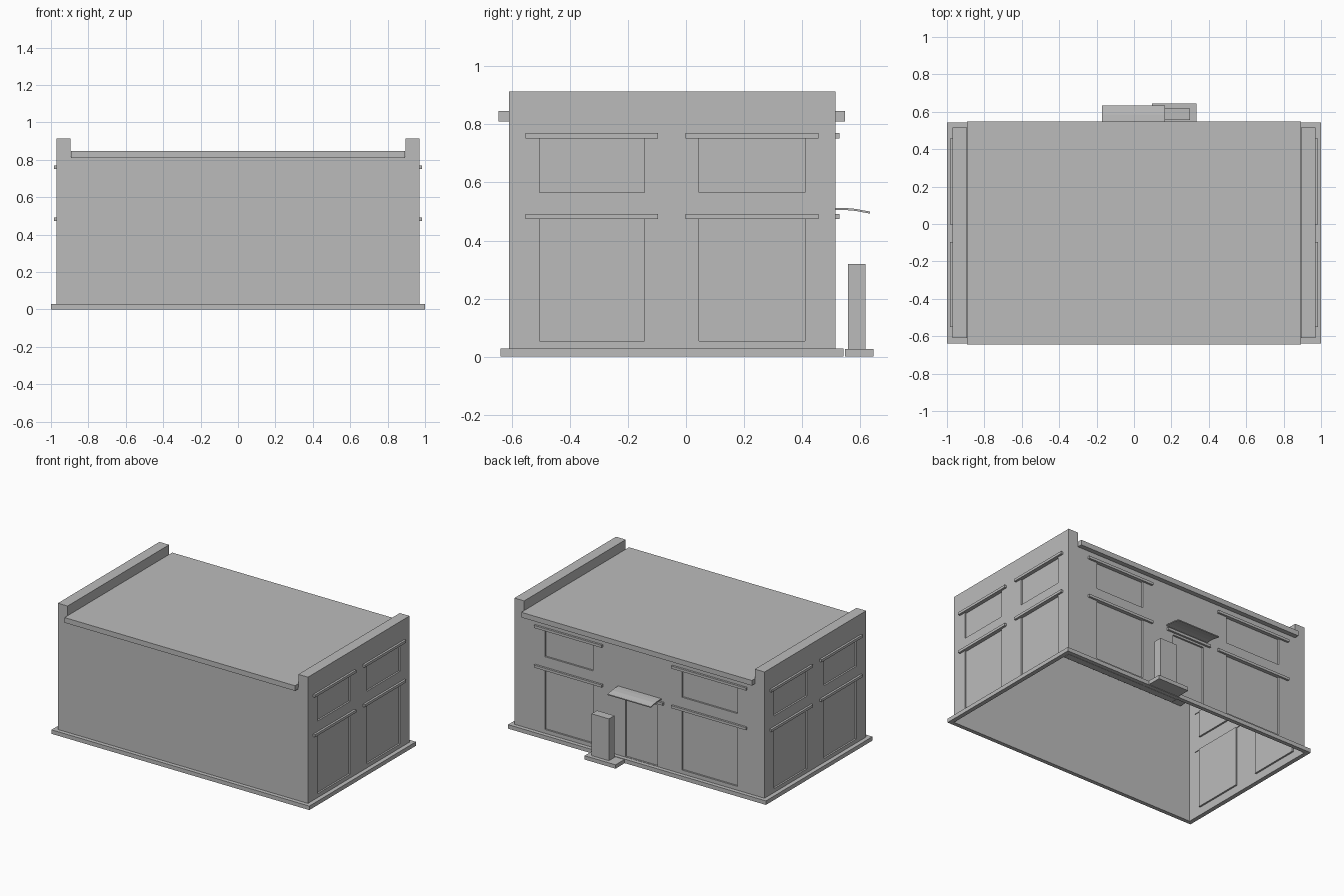
import bpy, bmesh

if "Cube" in bpy.data.objects:
    bpy.data.objects.remove(bpy.data.objects["Cube"], do_unlink=True)

grey = bpy.data.materials.new("plain grey")
grey.use_nodes = True
grey.diffuse_color = (0.5, 0.5, 0.5, 1)
grey.node_tree.nodes["Principled BSDF"].inputs["Base Color"].default_value = (0.5, 0.5, 0.5, 1)


def finish(name, bm):
    bmesh.ops.recalc_face_normals(bm, faces=bm.faces)
    mesh = bpy.data.meshes.new(name)
    bm.to_mesh(mesh)
    bm.free()
    mesh.materials.append(grey)
    obj = bpy.data.objects.new(name, mesh)
    bpy.context.collection.objects.link(obj)
    return obj


def add_box(bm, x, y, z):
    """Box from (low, high) pairs on each axis."""
    verts = bmesh.ops.create_cube(bm, size=1)["verts"]
    for v in verts:
        v.co = [(lo + hi) / 2 + c * (hi - lo) for c, (lo, hi) in zip(v.co, (x, y, z))]


def boxes(name, *specs):
    bm = bmesh.new()
    for spec in specs:
        add_box(bm, *spec)
    return finish(name, bm)


def prism(name, points, axis, lo, hi):
    """Extrude a profile along x (points are y, z) or y (points are x, z)."""
    bm = bmesh.new()
    place = (lambda p: (lo, p[0], p[1])) if axis == 0 else (lambda p: (p[0], lo, p[1]))
    face = bm.faces.new([bm.verts.new(place(p)) for p in points])
    moved = bmesh.ops.extrude_face_region(bm, geom=[face])["geom"]
    for v in moved:
        if isinstance(v, bmesh.types.BMVert):
            v.co[axis] = hi
    return finish(name, bm)


X, FRONT, BACK = 0.97, -0.61, 0.515     # outer wall planes
DEEP = 0.012                            # recess depth of windows and door
FLOORS = [(0.055, 0.474), (0.565, 0.752)]
SIDE_WINDOWS = [(-0.505, -0.143), (0.045, 0.41)]
BACK_WINDOWS = [(-0.76, -0.33), (0.36, 0.735)]
DOOR = (-0.14, 0.11)

# Walls with raised gable ends
half = [(X, 0), (X, 0.913), (0.895, 0.913), (0.895, 0.82)]
walls = prism("walls", half + [(-x, z) for x, z in reversed(half)], 1, FRONT, BACK)

# Window and door recesses, with a lintel over each
cuts, lintels = [], []
for z in FLOORS:
    lz = (z[1], z[1] + 0.018)
    for y in SIDE_WINDOWS:
        for s in (-1, 1):
            cuts.append((sorted((s * (X - DEEP), s * (X + 0.05))), y, z))
            lintels.append((sorted((s * (X - 0.005), s * 0.985)), (y[0] - 0.047, y[1] + 0.047), lz))
    for x in BACK_WINDOWS:
        cuts.append((x, (BACK - DEEP, BACK + 0.05), z))
        lintels.append(((x[0] - 0.075, x[1] + 0.075), (BACK - 0.005, 0.529), lz))
cuts.append((DOOR, (BACK - DEEP, BACK + 0.05), (0.03, 0.46)))
lintels.append(((-0.19, 0.16), (BACK - 0.005, 0.529), (0.474, 0.492)))

cutter = boxes("opening_cutter", *cuts)
cutter.hide_render = True
mod = walls.modifiers.new("openings", "BOOLEAN")
mod.operation, mod.solver, mod.object = "DIFFERENCE", "EXACT", cutter
bpy.context.view_layer.update()
cut_mesh = bpy.data.meshes.new_from_object(walls.evaluated_get(bpy.context.evaluated_depsgraph_get()))
walls.modifiers.clear()
walls.data = cut_mesh
bpy.data.objects.remove(cutter, do_unlink=True)

# The building is hollow and open underneath
bm = bmesh.new()
bm.from_mesh(cut_mesh)
under = [f for f in bm.faces if f.calc_center_median().z < 0.001]
bmesh.ops.delete(bm, geom=under, context="FACES_ONLY")
bm.to_mesh(cut_mesh)
bm.free()

boxes("lintels", *lintels)

# Plinth running round the foot of the walls
PZ = (0, 0.028)
boxes("plinth",
      ((-1, 1), (-0.638, FRONT), PZ),
      ((-1, 1), (BACK, 0.543), PZ),
      ((-1, -X), (FRONT, BACK), PZ),
      ((X, 1), (FRONT, BACK), PZ))
boxes("inner_footing", ((0.08, 0.968), (0.465, 0.513), PZ))

# Roof slab between the gable ends, overhanging front and back
boxes("roof_slab", ((-0.894, 0.894), (-0.645, 0.548), (0.81, 0.846)))

# Curved canopy over the back door
top = [(0.513, 0.512), (0.55, 0.512), (0.585, 0.509), (0.61, 0.504), (0.633, 0.5)]
prism("door_canopy", top + [(y, z - 0.007) for y, z in reversed(top)], 0, -0.17, 0.165)

# Cabinet on its own pad beside the door
boxes("cabinet_pad", ((0.095, 0.335), (0.547, 0.645), (0, 0.027)))
boxes("cabinet", ((0.165, 0.3), (0.557, 0.618), (0.027, 0.32)))
